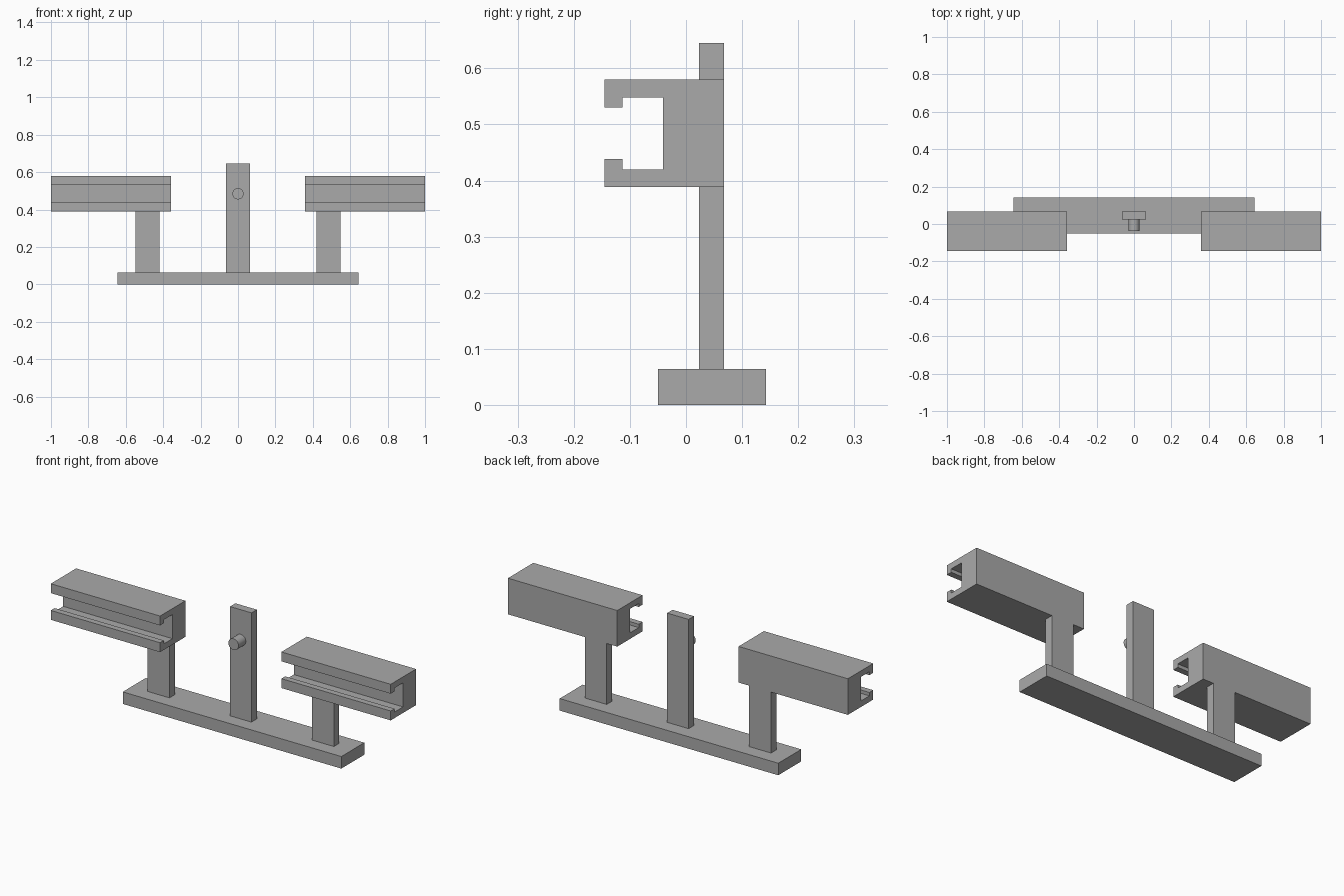
import bpy
import bmesh
from mathutils import Matrix

cube = bpy.data.objects.get("Cube")
if cube:
    bpy.data.objects.remove(cube, do_unlink=True)

grey = bpy.data.materials.new("plain_grey")
grey.use_nodes = True
colour = (0.4, 0.4, 0.4, 1)
grey.diffuse_color = colour
grey.node_tree.nodes["Principled BSDF"].inputs["Base Color"].default_value = colour


def finish(name, bm):
    bmesh.ops.recalc_face_normals(bm, faces=bm.faces[:])
    mesh = bpy.data.meshes.new(name)
    bm.to_mesh(mesh)
    bm.free()
    mesh.materials.append(grey)
    obj = bpy.data.objects.new(name, mesh)
    bpy.context.collection.objects.link(obj)
    return obj


def extrude_profile(name, profile, x0, x1):
    """Sweep a (y, z) outline along x."""
    bm = bmesh.new()
    face = bm.faces.new([bm.verts.new((x0, y, z)) for y, z in profile])
    new = bmesh.ops.extrude_face_region(bm, geom=[face])["geom"]
    verts = [v for v in new if isinstance(v, bmesh.types.BMVert)]
    bmesh.ops.translate(bm, verts=verts, vec=(x1 - x0, 0, 0))
    return finish(name, bm)


def box(name, x0, x1, y0, y1, z0, z1):
    return extrude_profile(name, [(y0, z0), (y1, z0), (y1, z1), (y0, z1)], x0, x1)


front, back = 0.023, 0.068       # post faces
base_top, rail_bottom = 0.064, 0.388
mid_z = 0.484

# Base and centre post
box("base", -0.643, 0.643, -0.05, 0.143, 0, base_top)
box("centre_post", -0.063, 0.063, front, back, base_top, 0.645)

# Round pin on the front of the centre post
bm = bmesh.new()
bmesh.ops.create_cone(bm, cap_ends=True, segments=32, radius1=0.03, radius2=0.03,
                      depth=front + 0.038)
bmesh.ops.rotate(bm, verts=bm.verts[:], matrix=Matrix.Rotation(1.570796, 3, "X"))
bmesh.ops.translate(bm, verts=bm.verts[:], vec=(0, (front - 0.038) / 2, mid_z))
pin = finish("pin", bm)
for face in pin.data.polygons:
    face.use_smooth = abs(face.normal.y) < 0.5
for edge in pin.data.edges:
    a, b = (pin.data.vertices[i].co for i in edge.vertices)
    edge.use_edge_sharp = abs(a.y - b.y) < 0.001

# Slotted rails on side posts; the outline is mirrored about its mid height
half = [(back, 0.096), (-0.145, 0.096), (-0.145, 0.046),
        (-0.113, 0.046), (-0.113, 0.064), (-0.041, 0.064)]
outline = [(y, mid_z + h) for y, h in half]
outline += [(y, mid_z - h) for y, h in reversed(half)]
for side, s in (("left", 1), ("right", -1)):
    extrude_profile(side + "_rail", outline, s * 0.357, s)
    box(side + "_post", s * 0.419, s * 0.548, front, back, base_top, rail_bottom)
